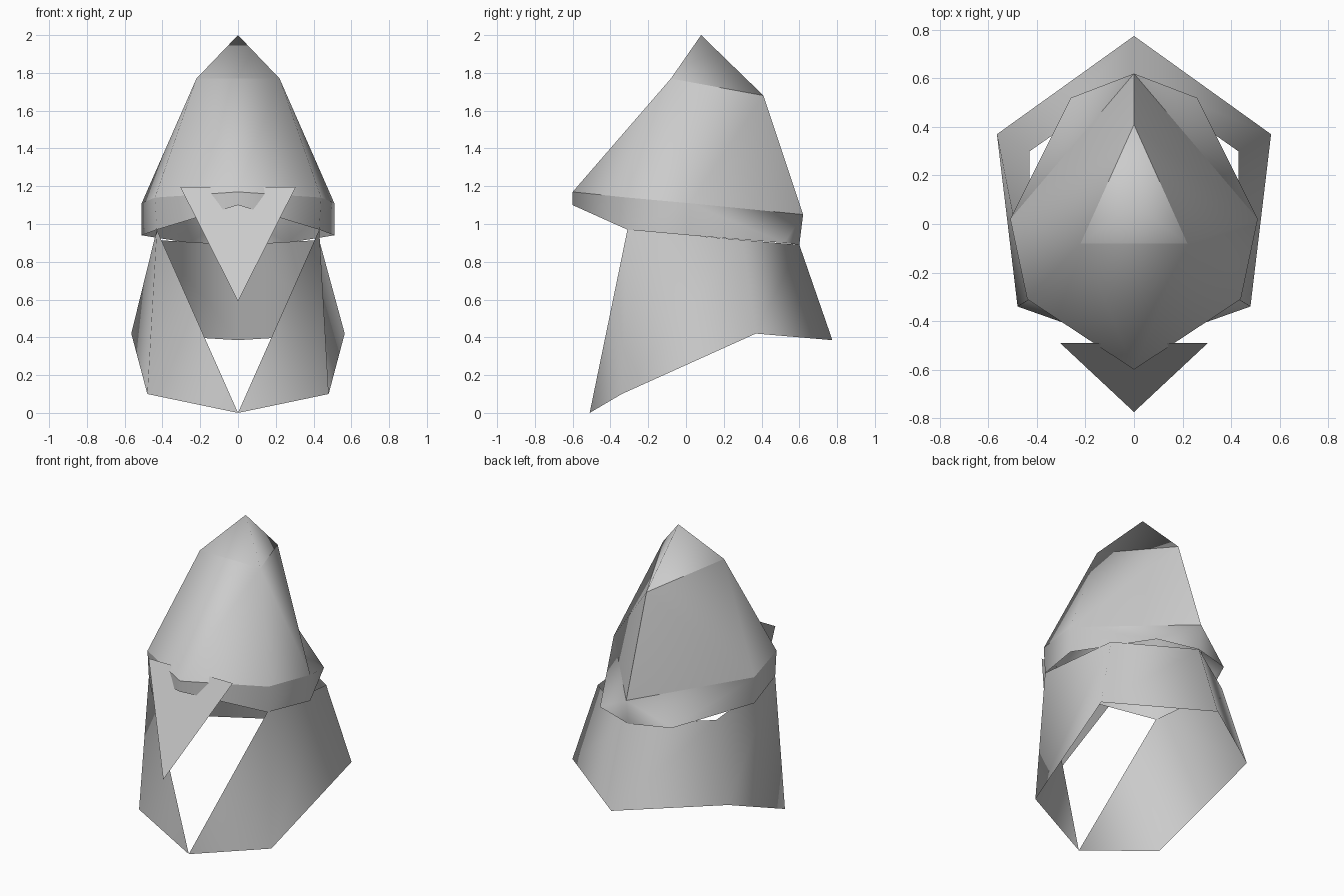
import bpy
from mathutils import Vector

if "Cube" in bpy.data.objects:
    bpy.data.objects.remove(bpy.data.objects["Cube"])

metal = bpy.data.materials.new("grey_metal")
metal.diffuse_color = (0.6, 0.6, 0.6, 1)
metal.use_nodes = True
metal.node_tree.nodes["Principled BSDF"].inputs["Base Color"].default_value = metal.diffuse_color


def shell(name, points, faces, core, inward=False):
    """Open smooth sheet; each face is turned away from the core point."""
    pts = [Vector(p) for p in points]
    core = Vector(core)
    turned = []
    for f in faces:
        a, b, c = (pts[i] for i in f[:3])
        normal = (b - a).cross(c - a)
        outward = normal.dot((a + b + c) / 3 - core) > 0
        turned.append(f if outward != inward else f[::-1])
    mesh = bpy.data.meshes.new(name)
    mesh.from_pydata(pts, [], turned)
    mesh.materials.append(metal)
    for p in mesh.polygons:
        p.use_smooth = True
    obj = bpy.data.objects.new(name, mesh)
    bpy.context.collection.objects.link(obj)
    return obj


def mirrored(half):
    """Half outline from left back to the front middle, reflected in x."""
    return half + [(-x, y, z) for x, y, z in reversed(half) if abs(x) > 1e-6]


# shared helmet points
tip = (0, 0.08, 2.0)
crown_l, crown_r = (-0.22, -0.08, 1.77), (0.22, -0.08, 1.77)
crown_back = (0, 0.41, 1.68)
brow, brow_back = (0, -0.60, 1.17), (0, 0.62, 1.05)
core = (0, 0.08, 1.2)

# pointed top
shell("helmet_tip", [tip, crown_l, crown_r, crown_back],
      [(0, 1, 2), (0, 2, 3), (0, 3, 1)], core)

# dome: one sheet with a crisp seam along the back ridge
temple, side = (-0.44, -0.31, 1.14), (-0.51, 0.02, 1.11)
ring = [brow_back] + mirrored([side, temple, brow]) + [brow_back]
dome_points = ring + [crown_back, crown_l, crown_r, crown_back]
shell("helmet_dome", dome_points,
      [(0, 1, 7), (1, 8, 7), (1, 2, 8), (2, 3, 8), (3, 9, 8),
       (3, 4, 9), (4, 5, 9), (5, 10, 9), (5, 6, 10)], core)

# rim band under the dome
lower = mirrored([(-0.26, 0.52, 0.90), (-0.51, 0.02, 0.94),
                  (-0.43, -0.31, 0.97), (0, -0.60, 1.10)])
upper = ring[:6]
band = [(0, 1, 6), (1, 7, 6), (1, 2, 8, 7), (2, 3, 9, 8),
        (3, 4, 10, 9), (4, 5, 11, 10), (5, 0, 12), (5, 12, 11),
        (0, 6, 13), (0, 13, 12)]
shell("helmet_rim", upper + lower + [(0, 0.60, 0.89)], band, (0, 0, 1.0))

# neck and cheek guard, open at the face
top_edge = mirrored([(-0.43, -0.31, 0.97), (-0.43, 0.30, 0.915), (0, 0.60, 0.89)])
hem = mirrored([(-0.48, -0.34, 0.10), (-0.565, 0.37, 0.42), (0, 0.775, 0.385)])
guard_faces = [(i, i + 1, i + 6, i + 5) for i in range(4)]
guard_faces += [(0, 5, 10), (4, 9, 10)]
shell("neck_guard", top_edge + hem + [(0, -0.51, 0)], guard_faces, (0, 0, 0.6))

# flat face plate that the brow pokes through
shell("face_plate", [(-0.305, -0.49, 1.195), (0.305, -0.49, 1.195), (0, -0.775, 0.59)],
      [(0, 1, 2)], (0, 0, 0.9), inward=True)
